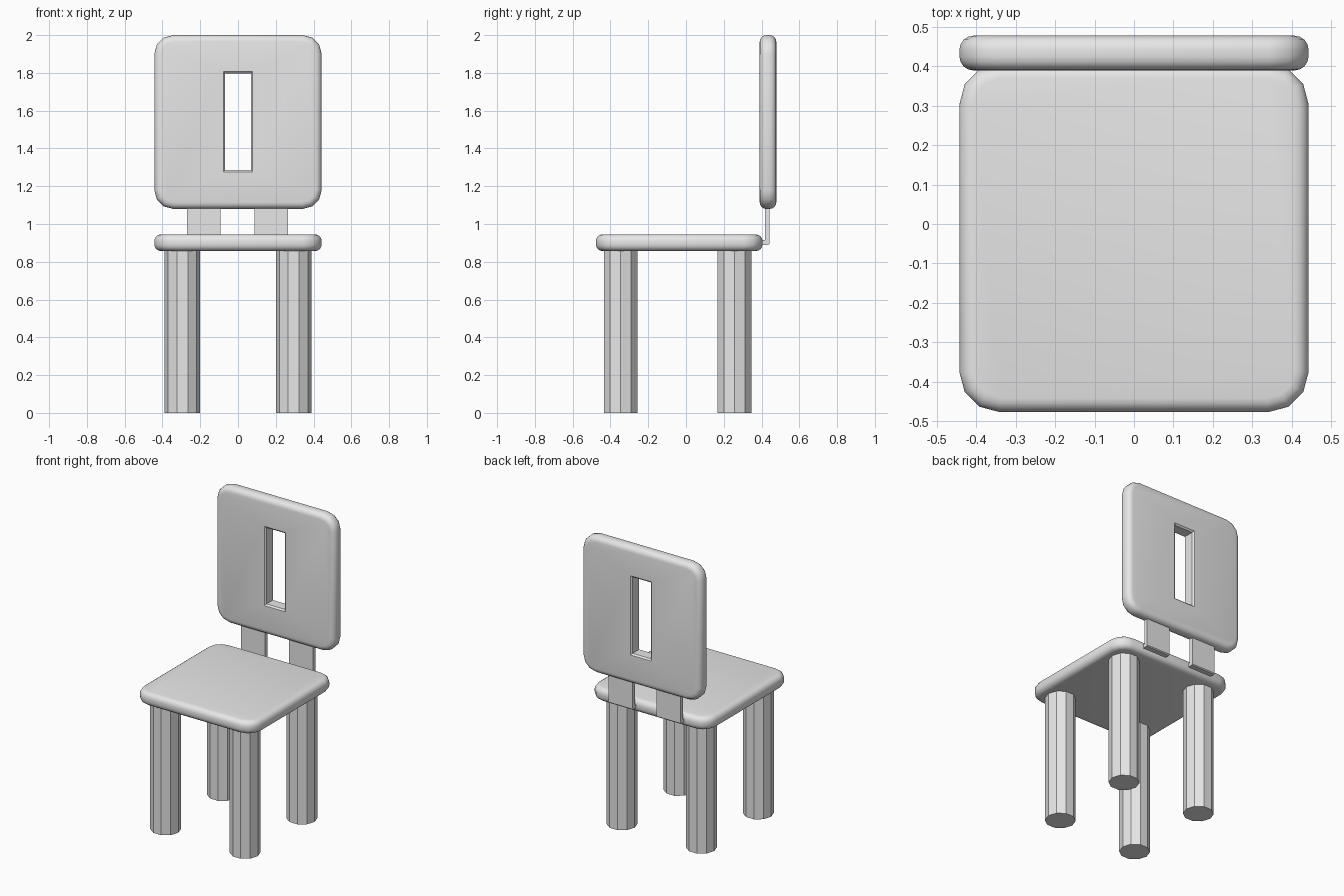
import bpy, bmesh, math
from mathutils import Matrix, Vector

cube = bpy.data.objects.get("Cube")
if cube:
    bpy.data.objects.remove(cube, do_unlink=True)

grey = bpy.data.materials.new("light grey")
grey.use_nodes = True
grey.diffuse_color = (0.8, 0.8, 0.8, 1)
grey.node_tree.nodes["Principled BSDF"].inputs["Base Color"].default_value = grey.diffuse_color


def make_object(name, bm):
    bmesh.ops.recalc_face_normals(bm, faces=bm.faces)
    mesh = bpy.data.meshes.new(name)
    bm.to_mesh(mesh)
    bm.free()
    mesh.materials.append(grey)
    obj = bpy.data.objects.new(name, mesh)
    bpy.context.collection.objects.link(obj)
    return obj


def activate(obj):
    bpy.ops.object.select_all(action='DESELECT')
    obj.select_set(True)
    bpy.context.view_layer.objects.active = obj


def rounded_slab(name, size, centre, turn=0):
    """Flat board with rounded corners and softened rims, optionally stood up."""
    bm = bmesh.new()
    bmesh.ops.create_cube(bm, size=1)
    bmesh.ops.scale(bm, vec=size, verts=bm.verts)
    corners = [e for e in bm.edges
               if abs(e.verts[0].co.z - e.verts[1].co.z) > size[2] / 2]
    bmesh.ops.bevel(bm, geom=corners, offset=0.1, segments=3, profile=0.5,
                    affect='EDGES')
    bm.normal_update()
    rims = {e for f in bm.faces if abs(f.normal.z) > 0.9 for e in f.edges}
    bmesh.ops.bevel(bm, geom=list(rims), offset=0.035, segments=4, profile=0.5,
                    affect='EDGES')
    bm.transform(Matrix.Translation(centre) @ Matrix.Rotation(turn, 4, 'X'))
    return make_object(name, bm)


def smooth(obj):
    activate(obj)
    bpy.ops.object.shade_smooth_by_angle(angle=math.radians(35))


# Seat
smooth(rounded_slab("seat", (0.886, 0.882, 0.088), Vector((0, -0.036, 0.901))))

# Backrest
back_y, back_half = 0.434, 0.044
backrest = rounded_slab("backrest", (0.886, 0.92, 2 * back_half),
                        Vector((0, back_y, 1.54)), math.pi / 2)

# Slot with chamfered mouth, cut through the backrest
bm = bmesh.new()
rings = []
for y, grow in ((-0.06, 0.026), (-0.034, 0), (0.034, 0), (0.06, 0.026)):
    w, h = 0.068 + grow, 0.256 + grow
    rings.append([bm.verts.new((sx * w, back_y + y, 1.542 + sz * h))
                  for sx, sz in ((-1, -1), (1, -1), (1, 1), (-1, 1))])
for a, b in zip(rings, rings[1:]):
    for i in range(4):
        j = (i + 1) % 4
        bm.faces.new((a[i], a[j], b[j], b[i]))
bm.faces.new(rings[0])
bm.faces.new(rings[-1])
cutter = make_object("slot_cutter", bm)
cutter.hide_render = True
cut = backrest.modifiers.new("slot", 'BOOLEAN')
cut.operation = 'DIFFERENCE'
cut.solver = 'EXACT'
cut.object = cutter
activate(backrest)
bpy.ops.object.modifier_apply(modifier=cut.name)
bpy.data.objects.remove(cutter, do_unlink=True)
smooth(backrest)

# L-shaped brackets joining the seat and the backrest
profile = [(0.37, 0.89), (0.436, 0.89), (0.442, 0.896), (0.442, 1.11),
           (0.417, 1.11), (0.417, 0.914), (0.37, 0.914)]
for side, x in (("right", -0.181), ("left", 0.177)):
    bm = bmesh.new()
    face = bm.faces.new([bm.verts.new((x - 0.089, y, z)) for y, z in profile])
    grown = bmesh.ops.extrude_face_region(bm, geom=[face])["geom"]
    bmesh.ops.translate(bm, vec=(0.178, 0, 0),
                        verts=[v for v in grown if isinstance(v, bmesh.types.BMVert)])
    make_object(side + "_bracket", bm)

# Ten-sided legs
for end, y in (("front", -0.346), ("back", 0.257)):
    for side, x in (("right", -0.295), ("left", 0.295)):
        bm = bmesh.new()
        bmesh.ops.create_cone(bm, cap_ends=True, segments=10, radius1=0.094,
                              radius2=0.094, depth=0.87)
        # Put a corner on the x axis
        tip = max(bm.verts, key=lambda v: v.co.x).co
        bm.transform(Matrix.Translation((x, y, 0.435))
                     @ Matrix.Rotation(-math.atan2(tip.y, tip.x), 4, 'Z'))
        make_object(f"{end}_{side}_leg", bm)
